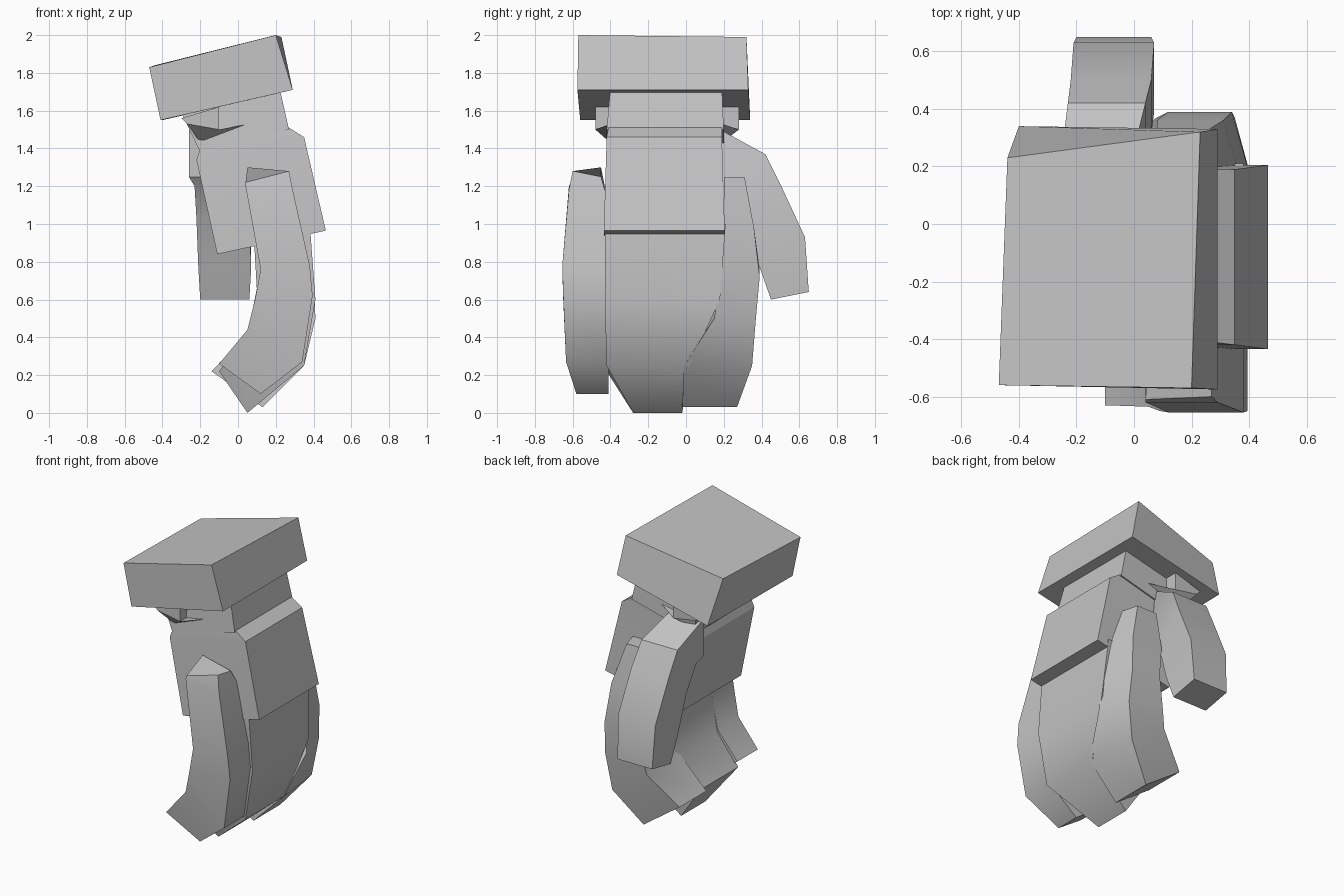
import bpy, bmesh, math

mat = bpy.data.materials.new("plain grey")
mat.diffuse_color = (0.55, 0.55, 0.55, 1)


def loft(name, rings, angle=25):
    """Closed solid skinned through a list of four-cornered rings."""
    bm = bmesh.new()
    vs = [[bm.verts.new(p) for p in ring] for ring in rings]
    for a, b in zip(vs, vs[1:]):
        for i in range(4):
            j = (i + 1) % 4
            bm.faces.new((a[i], a[j], b[j], b[i]))
    bm.faces.new(vs[0])
    bm.faces.new(vs[-1])
    bmesh.ops.recalc_face_normals(bm, faces=bm.faces)
    me = bpy.data.meshes.new(name)
    bm.to_mesh(me)
    bm.free()
    ob = bpy.data.objects.new(name, me)
    bpy.context.collection.objects.link(ob)
    me.materials.append(mat)
    bpy.ops.object.select_all(action='DESELECT')
    ob.select_set(True)
    bpy.context.view_layer.objects.active = ob
    bpy.ops.object.shade_smooth_by_angle(angle=math.radians(angle))
    return ob


def xz_ring(outer, inner, y0, y1, skew=0, inner_y0=None):
    """Ring from an outer and an inner x,z point, spanning y0 to y1.
    skew pulls the outer y1 corner in; inner_y0 moves the inner y0 corner."""
    (xo, zo), (xi, zi) = outer, inner
    yi = y0 if inner_y0 is None else inner_y0
    return [(xo, y0, zo), (xo - skew, y1, zo), (xi, y1, zi), (xi, yi, zi)]


def yz_ring(outer, inner, x0, x1):
    (yo, zo), (yi, zi) = outer, inner
    return [(x0, yo, zo), (x1, yo, zo), (x1, yi, zi), (x0, yi, zi)]


# Tilted slab on top
loft("top_slab", [
    [(0.20, -0.57, 2.0), (0.23, 0.32, 1.99), (-0.44, 0.23, 1.84), (-0.47, -0.56, 1.83)],
    [(0.29, -0.575, 1.71), (0.29, 0.33, 1.71), (-0.40, 0.34, 1.55), (-0.41, -0.56, 1.55)]])

# Neck and leaning torso block
loft("neck", [
    xz_ring((0.22, 1.72), (-0.30, 1.59), -0.40, 0.19),
    xz_ring((0.27, 1.50), (-0.20, 1.38), -0.42, 0.20)])
loft("torso", [
    xz_ring((0.27, 1.51), (-0.19, 1.43), -0.41, 0.19),
    xz_ring((0.35, 1.46), (-0.22, 1.34), -0.42, 0.19),
    xz_ring((0.465, 0.965), (-0.11, 0.84), -0.435, 0.205)])

# Flared collar under the slab
loft("collar", [
    xz_ring((-0.10, 1.62), (-0.30, 1.56), -0.48, 0.28),
    xz_ring((-0.10, 1.50), (-0.27, 1.53), -0.48, 0.28),
    xz_ring((0.06, 1.53), (-0.20, 1.43), -0.40, 0.19)])

# Hanging arm at the back
loft("back_arm", [
    yz_ring((0.18, 1.50), (0.18, 1.25), -0.26, -0.02),
    yz_ring((0.42, 1.37), (0.22, 1.20), -0.23, 0.04),
    yz_ring((0.50, 1.21), (0.31, 1.03), -0.22, 0.06),
    yz_ring((0.63, 0.93), (0.39, 0.77), -0.21, 0.07),
    yz_ring((0.65, 0.64), (0.45, 0.60), -0.20, 0.06)])

# Curled limb on the front side, with a pointed top
loft("front_limb", [
    [(0.27, -0.60, 1.28), (0.26, -0.45, 1.25), (0.05, -0.45, 1.30), (0.04, -0.61, 1.22)],
    xz_ring((0.29, 1.18), (0.04, 1.20), -0.62, -0.43),
    xz_ring((0.38, 0.78), (0.12, 0.76), -0.655, -0.43),
    xz_ring((0.395, 0.62), (0.09, 0.60), -0.65, -0.42),
    xz_ring((0.34, 0.27), (0.05, 0.44), -0.635, -0.41),
    xz_ring((0.12, 0.10), (-0.10, 0.26), -0.58, -0.41, 0, -0.63)], 50)

# Curled limb on the back side
loft("back_limb", [
    xz_ring((0.26, 1.25), (0.08, 1.25), 0.20, 0.31, 0.03),
    xz_ring((0.36, 0.98), (0.08, 0.98), 0.20, 0.36, 0.05),
    xz_ring((0.40, 0.72), (0.12, 0.76), 0.18, 0.39, 0.06),
    xz_ring((0.41, 0.50), (0.08, 0.56), 0.15, 0.37, 0.06),
    xz_ring((0.35, 0.25), (0.05, 0.42), -0.01, 0.35, 0.04),
    xz_ring((0.13, 0.03), (-0.14, 0.22), -0.02, 0.27)], 50)

# Broad curled middle panel
loft("middle_panel", [
    xz_ring((0.38, 1.00), (0.08, 1.00), -0.43, 0.21),
    xz_ring((0.41, 0.60), (0.10, 0.65), -0.43, 0.18),
    xz_ring((0.35, 0.25), (0.05, 0.42), -0.42, 0.02),
    xz_ring((0.05, 0.00), (-0.10, 0.22), -0.28, -0.02, 0, -0.42)], 50)
